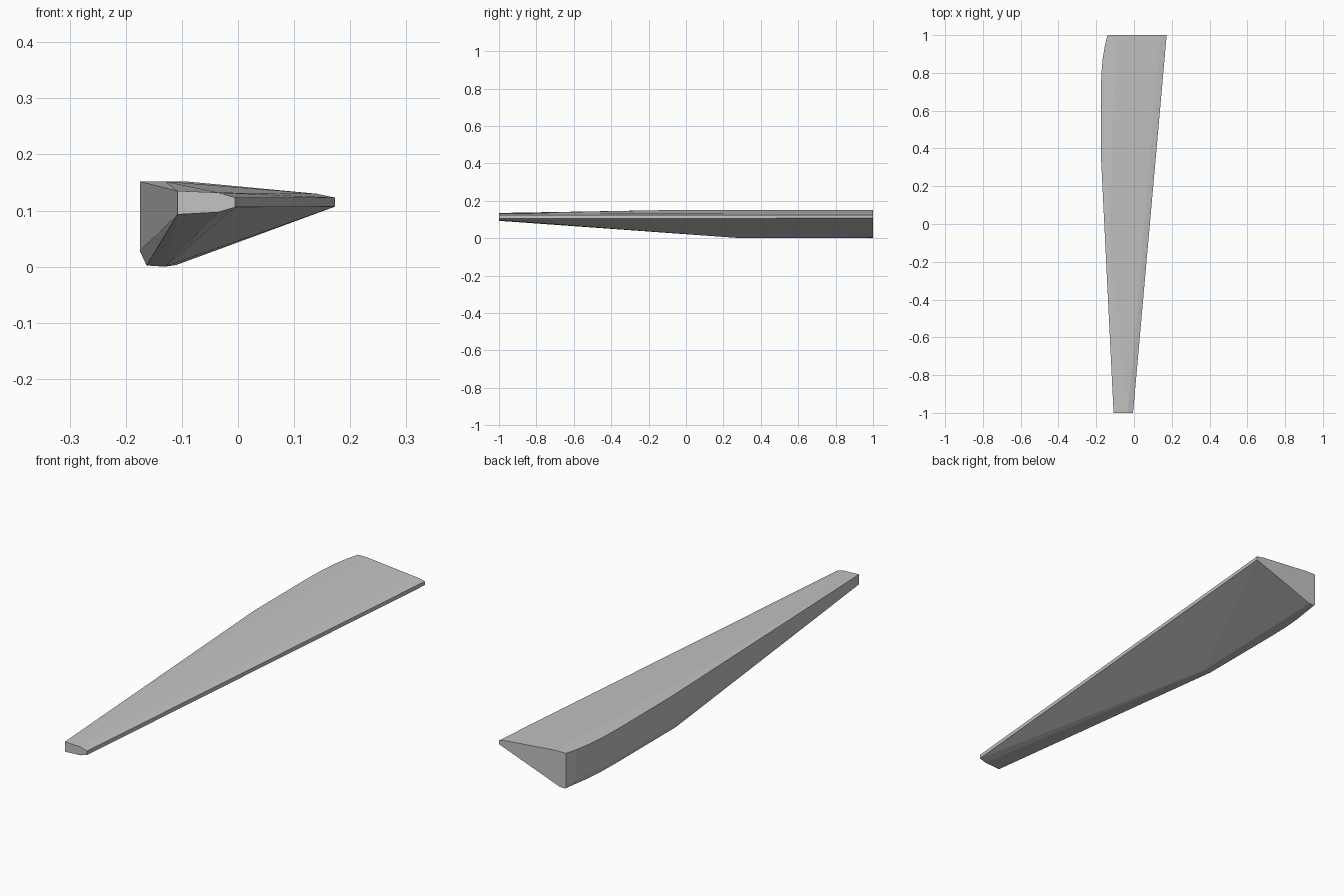
import bpy
import bmesh

if "Cube" in bpy.data.objects:
    bpy.data.objects.remove(bpy.data.objects["Cube"])

# One flat colour
grey = bpy.data.materials.new("light_grey")
grey.diffuse_color = (0.55, 0.55, 0.55, 1)
grey.use_nodes = True
grey.node_tree.nodes["Principled BSDF"].inputs["Base Color"].default_value = grey.diffuse_color

# Cross-section outlines (x, z) along the tapered blade, keyed by y
sections = {
    -1.0: [(-0.108, 0.093), (-0.108, 0.135), (-0.035, 0.132),
           (-0.005, 0.123), (-0.005, 0.106), (-0.035, 0.097)],
    0.0: [(-0.13, 0.152)],
    0.3: [(-0.163, 0.002), (-0.13, 0.0)],
    0.36: [(-0.175, 0.028), (-0.175, 0.152)],
    1.0: [(-0.14, 0.008), (-0.14, 0.152), (-0.095, 0.152), (0.14, 0.130),
          (0.173, 0.123), (0.173, 0.107), (-0.11, 0.003), (-0.135, 0.002)],
}
# Rounded rear corner of the thick edge: (y, x)
for y, x in [(0.7, -0.175), (0.8, -0.1725), (0.88, -0.165), (0.95, -0.153)]:
    sections[y] = [(x, 0.028), (x, 0.152), (x + 0.012, 0.002)]

# Blade body: the hull wrapped over the sections
bm = bmesh.new()
for y, outline in sections.items():
    for x, z in outline:
        bm.verts.new((x, y, z))
hull = bmesh.ops.convex_hull(bm, input=bm.verts[:])
loose = [v for v in bm.verts if not v.link_faces]
bmesh.ops.delete(bm, geom=loose, context='VERTS')
bmesh.ops.recalc_face_normals(bm, faces=bm.faces[:])

mesh = bpy.data.meshes.new("tapered_blade")
bm.to_mesh(mesh)
bm.free()
mesh.materials.append(grey)
blade = bpy.data.objects.new("tapered_blade", mesh)
bpy.context.collection.objects.link(blade)
